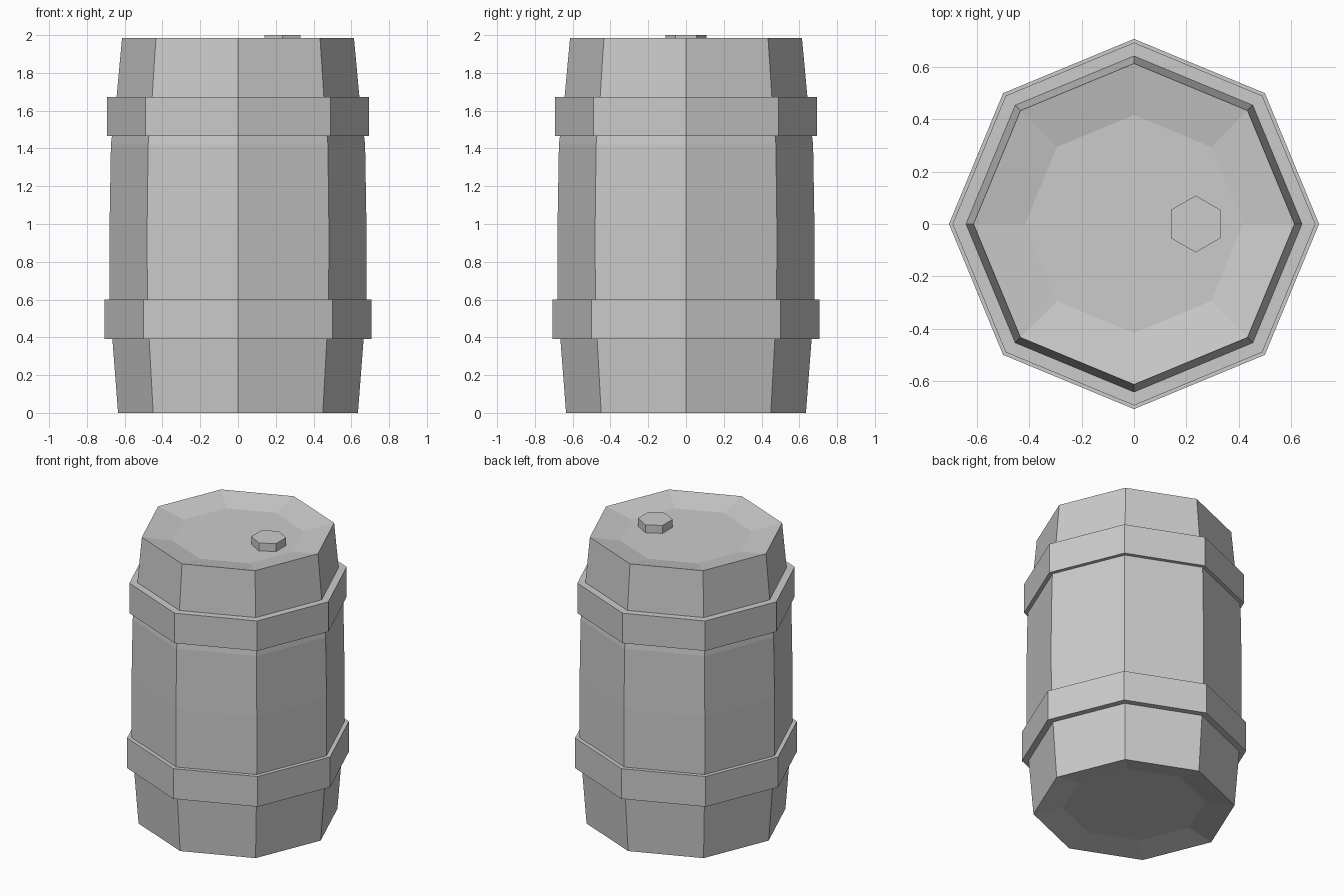
import bpy, bmesh
from math import cos, sin, pi

if "Cube" in bpy.data.objects:
    bpy.data.objects.remove(bpy.data.objects["Cube"])


def lathe(name, profile, sides, center=(0, 0), turn=0.0, cap_start=False, cap_end=False):
    """Revolve a (radius, z) profile into a faceted solid."""
    bm = bmesh.new()
    rings = []
    for r, z in profile:
        rings.append([bm.verts.new((center[0] + r * cos(turn + 2 * pi * i / sides),
                                    center[1] + r * sin(turn + 2 * pi * i / sides), z))
                      for i in range(sides)])
    for a, b in zip(rings, rings[1:]):
        for i in range(sides):
            j = (i + 1) % sides
            bm.faces.new((a[i], a[j], b[j], b[i]))
    if cap_start:
        bm.faces.new(rings[0][::-1])
    if cap_end:
        bm.faces.new(rings[-1])
    bmesh.ops.recalc_face_normals(bm, faces=bm.faces)
    mesh = bpy.data.meshes.new(name)
    bm.to_mesh(mesh)
    bm.free()
    obj = bpy.data.objects.new(name, mesh)
    bpy.context.collection.objects.link(obj)
    return obj


# Barrel body: bulging octagonal sides, dished bottom and lid
lathe("barrel_body",
      [(0.45, 0.035), (0.635, 0.0), (0.679, 0.57), (0.68, 1.0), (0.673, 1.42),
       (0.643, 1.67), (0.614, 1.985), (0.417, 1.945)],
      8, cap_start=True, cap_end=True)

# Hoops wrapped around the body
for name, radius, z0, z1 in (("lower_hoop", 0.708, 0.39, 0.60),
                             ("upper_hoop", 0.694, 1.465, 1.673)):
    lathe(name, [(0.64, z0), (radius, z0), (radius, z1), (0.64, z1), (0.64, z0)], 8)

# Hexagonal plug on the lid
lathe("plug", [(0.109, 1.94), (0.109, 2.0)], 6, center=(0.236, 0), turn=pi / 2,
      cap_start=True, cap_end=True)
